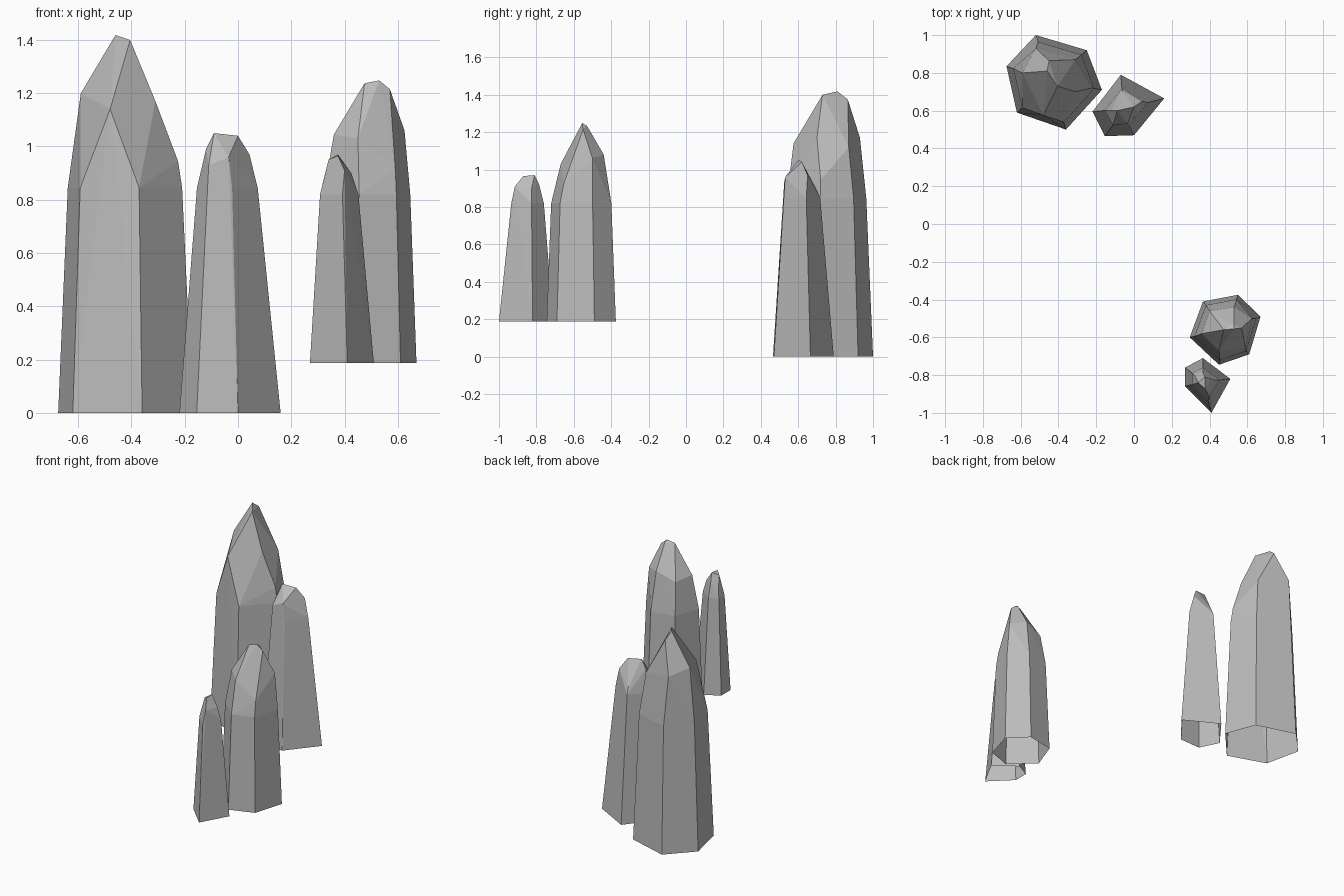
import bpy
import bmesh
from mathutils import Vector

cube = bpy.data.objects.get("Cube")
if cube:
    bpy.data.objects.remove(cube, do_unlink=True)

stone = bpy.data.materials.new("grey_stone")
stone.use_nodes = True
stone.diffuse_color = (0.5, 0.5, 0.5, 1)
stone.node_tree.nodes["Principled BSDF"].inputs["Base Color"].default_value = (0.5, 0.5, 0.5, 1)


def rock_pillar(name, foot, foot_z, centre, taper, shoulder_z, crown):
    """Tapered faceted shaft with an uneven crown, hollow at the foot."""
    mid = Vector(centre)
    bm = bmesh.new()
    for xy in foot:
        outer = Vector(xy)
        inner = mid.lerp(outer, taper)
        bm.verts.new((outer.x, outer.y, foot_z))
        bm.verts.new((inner.x, inner.y, shoulder_z))
    for point in crown:
        bm.verts.new(point)
    bmesh.ops.convex_hull(bm, input=bm.verts[:])
    loose = [v for v in bm.verts if not v.link_faces]
    bmesh.ops.delete(bm, geom=loose, context='VERTS')
    # open foot
    bottom = [f for f in bm.faces if all(v.co.z < foot_z + 0.01 for v in f.verts)]
    bmesh.ops.delete(bm, geom=bottom, context='FACES')
    bmesh.ops.dissolve_limit(bm, angle_limit=0.03, verts=bm.verts[:], edges=bm.edges[:])
    bmesh.ops.recalc_face_normals(bm, faces=bm.faces[:])
    mesh = bpy.data.meshes.new(name)
    bm.to_mesh(mesh)
    bm.free()
    mesh.materials.append(stone)
    bpy.context.collection.objects.link(bpy.data.objects.new(name, mesh))


# tallest pillar, at the back
rock_pillar(
    "tall_back_pillar",
    [(-.52, 1), (-.25, .92), (-.17, .71), (-.36, .5), (-.62, .59), (-.675, .835)],
    0, (-.435, .76), .85, .845,
    [(-.52, .93, 1.17), (-.31, .87, 1.12), (-.225, .72, .945), (-.31, .7, 1.17),
     (-.44, .565, .98), (-.48, .575, 1.14), (-.59, .8, 1.2),
     (-.45, .865, 1.375), (-.46, .81, 1.418), (-.405, .73, 1.4)])

# slim pillar beside it
rock_pillar(
    "slim_back_pillar",
    [(-.07, .79), (.16, .665), (0, .47), (-.155, .465), (-.22, .595)],
    0, (-.055, .61), .6, .845,
    [(-.06, .7, .89), (.043, .65, .97), (-.035, .53, .96), (-.11, .525, .93),
     (-.12, .6, .99), (-.09, .6, 1.05), (0, .62, 1.04)])

# tall pillar at the front
rock_pillar(
    "tall_front_pillar",
    [(.55, -.375), (.67, -.49), (.61, -.69), (.45, -.745), (.295, -.6), (.365, -.41)],
    .187, (.49, -.56), .87, .82,
    [(.53, -.44, 1.08), (.625, -.5, 1.06), (.59, -.655, .92), (.465, -.7, .89),
     (.45, -.67, 1.03), (.36, -.58, 1.045), (.4, -.46, 1.03), (.57, -.55, 1.215),
     (.53, -.555, 1.248), (.475, -.56, 1.237), (.53, -.53, 1.235)])

# slim pillar in front of it
rock_pillar(
    "slim_front_pillar",
    [(.365, -.71), (.51, -.82), (.41, -1), (.27, -.86), (.27, -.76)],
    .187, (.365, -.835), .6, .82,
    [(.32, -.8, .87), (.4, -.915, .91), (.425, -.825, .9), (.365, -.785, .92),
     (.375, -.81, .97), (.375, -.87, .965), (.34, -.84, .95)])
